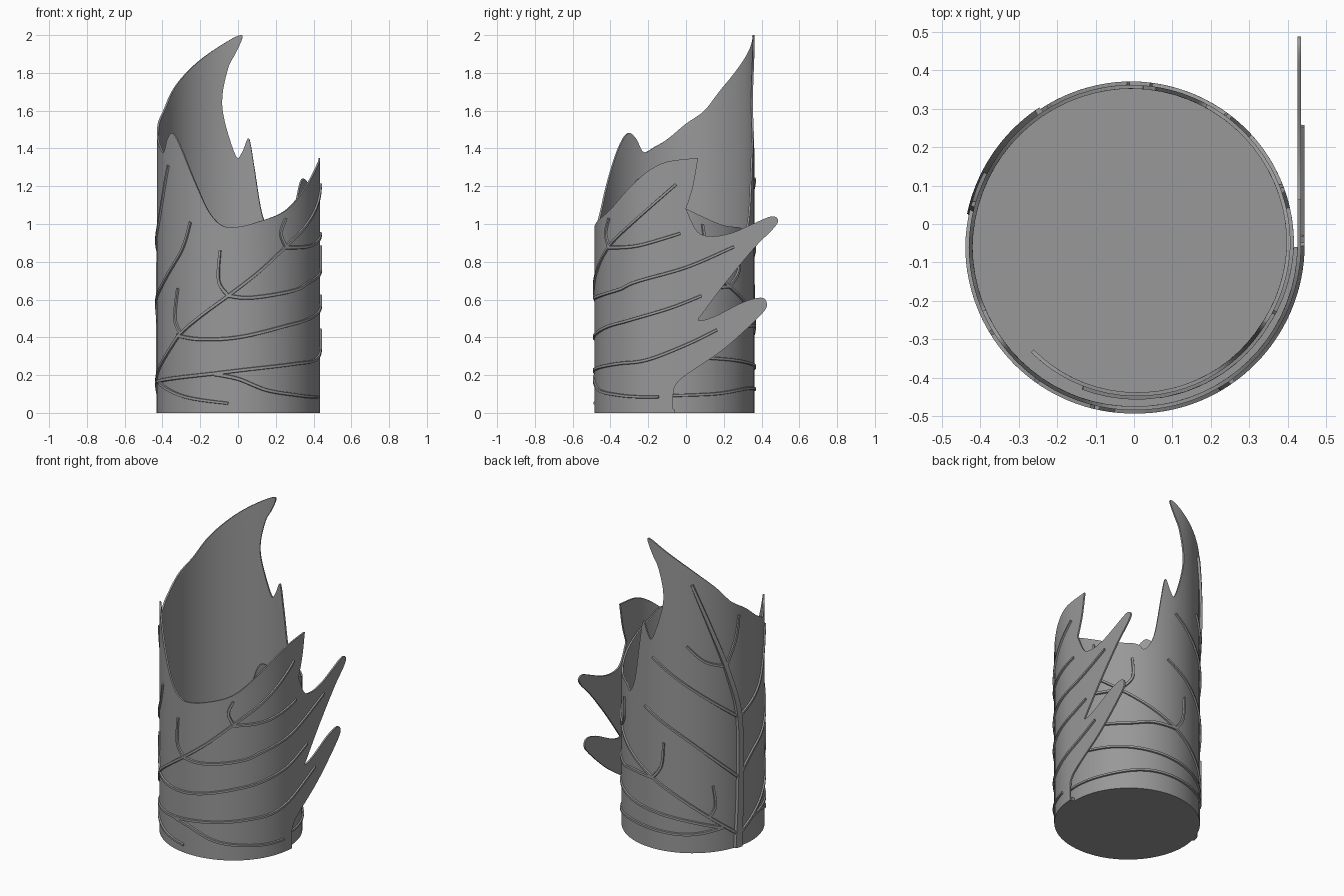
import bpy, bmesh, math
from mathutils import Vector

if "Cube" in bpy.data.objects:
    bpy.data.objects.remove(bpy.data.objects["Cube"])

# Leaf is drawn flat as (angle in degrees, height), then rolled clockwise into a spiral cup.
# Angles: 0 = right, 90 = front, 180 = left, 270 = back; below 0 the leaf runs straight on.
CX, CY = 0.0, -0.06
RADII = [(0, .43), (90, .419), (180, .425), (270, .417), (360, .402), (390, .392), (450, .383), (520, .375)]
UNIT = math.radians(1) * 0.425
GREY = bpy.data.materials.new("dark_grey")
GREY.diffuse_color = (.315, .315, .315, 1)
GREY.use_nodes = True
GREY.node_tree.nodes["Principled BSDF"].inputs["Base Color"].default_value = GREY.diffuse_color


def radius(a):
    for (a0, r0), (a1, r1) in zip(RADII, RADII[1:]):
        if a <= a1:
            t = max(0, a - a0) / (a1 - a0)
            return r0 + (r1 - r0) * t
    return RADII[-1][1]


def roll(s, z, off):
    a = s / UNIT
    r = radius(a) + off
    if a < 0:
        return Vector((CX + r, CY - math.radians(a) * .43, z))
    t = math.radians(a)
    return Vector((CX + r * math.cos(t), CY - r * math.sin(t), z))


def smooth(pts, closed, n):
    """Catmull-Rom curve; a doubled point makes a sharp corner."""
    out, m = [], len(pts)
    for i in range(m if closed else m - 1):
        if closed:
            p = [pts[(i + k) % m] for k in (-1, 0, 1, 2)]
        else:
            p = [pts[min(max(i + k, 0), m - 1)] for k in (-1, 0, 1, 2)]
        p = [Vector(q) for q in p]
        if (p[1] - p[2]).length < 1e-6:
            continue
        for j in range(n):
            t = j / n
            out.append(0.5 * (2 * p[1] + (p[2] - p[0]) * t
                              + (2 * p[0] - 5 * p[1] + 4 * p[2] - p[3]) * t * t
                              + (3 * p[1] - p[0] - 3 * p[2] + p[3]) * t ** 3))
    if not closed:
        out.append(Vector(pts[-1]))
    return out


def finish(bm, name):
    bmesh.ops.recalc_face_normals(bm, faces=bm.faces)
    me = bpy.data.meshes.new(name)
    bm.to_mesh(me)
    bm.free()
    me.materials.append(GREY)
    ob = bpy.data.objects.new(name, me)
    bpy.context.collection.objects.link(ob)
    bpy.ops.object.select_all(action='DESELECT')
    ob.select_set(True)
    bpy.context.view_layer.objects.active = ob
    bpy.ops.object.shade_smooth_by_angle(angle=math.radians(35))
    return ob


# Leaf outline: free flap on the right, front rim, tall tip, back, hidden inner lobes
flap = [(1, 0), (1, 0), (1, .1), (-1, .15), (-8, .2), (-35, .34), (-61, .52), (-65, .58), (-61, .61),
        (-48, .585), (-28, .51), (-17, .49), (-21, .54), (-37, .7), (-57, .88), (-69, .97), (-73, 1.02),
        (-68, 1.04), (-55, 1.0), (-41, .955), (-27, .935), (-16, .96), (-8, 1.08), (-8, 1.08),
        (-13, 1.2), (-16.5, 1.35), (-16.5, 1.35)]
rim = [(5, 1.33), (19, 1.28), (34, 1.19), (54, 1.07), (76, 1.01), (90, .985), (101, .99), (111, 1.06),
       (121, 1.2), (135, 1.4), (144, 1.48), (151, 1.45), (157, 1.38), (166, 1.41), (175, 1.45), (188, 1.53),
       (202, 1.6), (217, 1.72), (240, 1.86), (263, 1.97), (272, 2.0), (273, 1.98)]
inner = [(268, 1.9), (263, 1.83), (258.5, 1.68), (260, 1.55), (268.5, 1.36), (273, 1.38), (277, 1.45),
         (279, 1.43), (282, 1.3), (288, 1.05), (296, .95), (303, .98), (325, 1.0), (357, 1.1), (374, 1.17),
         (386, 1.235), (392, 1.225), (397, 1.14), (404, 1.0), (413, .88), (430, .85), (455, .87), (480, .89),
         (494, .86), (488, .81), (465, .68), (435, .5), (418, .42), (432, .42), (445, .42), (447, .38),
         (430, .25), (400, .14), (390, .08), (389, 0), (389, 0)]
T = 0.005
bm = bmesh.new()
loop = smooth([(a * UNIT, z) for a, z in flap + rim + inner], True, 5)
face = bm.faces.new([bm.verts.new((p.x, max(p.y, 0), 0)) for p in loop])
bmesh.ops.triangulate(bm, faces=[face])
for a in range(0, 500, 5):
    bmesh.ops.bisect_plane(bm, geom=bm.verts[:] + bm.edges[:] + bm.faces[:], dist=1e-5,
                           plane_co=(a * UNIT, 0, 0), plane_no=(1, 0, 0))
for v in bm.verts:
    v.co.z = -T
ext = bmesh.ops.extrude_face_region(bm, geom=bm.faces[:], use_keep_orig=True)
for v in ext['geom']:
    if isinstance(v, bmesh.types.BMVert):
        v.co.z = T
for v in bm.verts:
    v.co = roll(*v.co)
finish(bm, "rolled_leaf")

# Floor of the cup, following one turn of the spiral with a step at the seam
bm = bmesh.new()
ring = [roll(a * UNIT, 0, 0) for a in range(0, 361, 5)]
face = bm.faces.new([bm.verts.new(p) for p in ring])
top = bmesh.ops.extrude_face_region(bm, geom=[face], use_keep_orig=True)
for v in top['geom']:
    if isinstance(v, bmesh.types.BMVert):
        v.co.z = 0.02
finish(bm, "cup_floor")


def vein(bm, pts, w0, w1, h):
    """Raised rib following a path on the leaf's outer face."""
    path = smooth([(a * UNIT, z) for a, z in pts], False, 10)
    rows = []
    for i, p in enumerate(path):
        d = path[min(i + 1, len(path) - 1)] - path[max(i - 1, 0)]
        n = Vector((-d.y, d.x)).normalized()
        w = w0 + (w1 - w0) * i / (len(path) - 1)
        rows.append([bm.verts.new(roll(p.x + n.x * w * k, max(0, p.y + n.y * w * k), o))
                     for k, o in ((-1, .002), (-.7, h), (.7, h), (1, .002))])
    for a, b in zip(rows, rows[1:]):
        for k in range(4):
            bm.faces.new((a[k], a[(k + 1) % 4], b[(k + 1) % 4], b[k]))
    bm.faces.new(rows[0])
    bm.faces.new(rows[-1][::-1])


# Veins on the front half, then on the back half
front_veins = [
    [(195, .08), (180, .16), (153, .3), (135, .42), (118, .51), (97, .62), (76, .74), (54, .88), (34, .99),
     (19, 1.08), (-1, 1.21)],
    [(54, .875), (27, .885), (-4, .95)],
    [(97, .62), (80, .61), (45, .65), (30, .69), (-8, .77), (-42, .88)],
    [(139, .41), (118, .39), (90, .4), (54, .46), (34, .49), (5, .55), (-19, .62)],
    [(180, .16), (118, .2), (83, .23), (45, .26), (20, .28), (-8, .36), (-30, .44)],
    [(107, .205), (90, .18), (69, .12), (45, .095), (27, .085), (11, .085)],
    [(165, .16), (131, .085), (97, .05)],
    [(135, .42), (141, .5), (138, .66)],
    [(97, .62), (104, .7), (103, .86)],
    [(54, .88), (58, .95), (54, 1.03)]]
upper_veins = [
    [(195, .45), (180, .58), (158, .68), (135, .85), (126, 1.01)],
    [(195, .84), (167, 1.0), (149, 1.31)],
    [(207, 1.19), (198, 1.36), (195, 1.5)],
    [(207, 1.19), (225, 1.24), (239, 1.34)],
    [(195, .84), (229, 1.03), (268, 1.24)],
    [(195, .45), (238, .73), (276, .91)]]
back_veins = [
    [(195, .08), (238, .32), (268, .46), (316, .67), (360, .9), (385, 1.1)],
    [(268, .46), (260, .55), (258, .7)],
    [(221, .23), (216, .3), (218, .43)],
    [(316, .67), (306, .75), (306, .88)],
    [(345, .82), (338, .9), (339, 1.0)],
    [(268, .46), (290, .46), (312, .44), (350, .47), (410, .6), (440, .7)],
    [(210, .15), (240, .21), (275, .25), (312, .28), (350, .3), (420, .36)],
    [(210, .15), (240, .12), (290, .13), (330, .1), (375, .09)],
    [(316, .67), (340, .67), (400, .74), (470, .83)]]
bm = bmesh.new()
for pts in front_veins + upper_veins + back_veins:
    vein(bm, pts, .011, .008, .014)
finish(bm, "side_veins")

# Thick tapering midrib
bm = bmesh.new()
vein(bm, [(196, 0), (194, .4), (195, .84), (205, 1.14), (220, 1.45), (235, 1.74)], .032, .01, .019)
finish(bm, "midrib")
